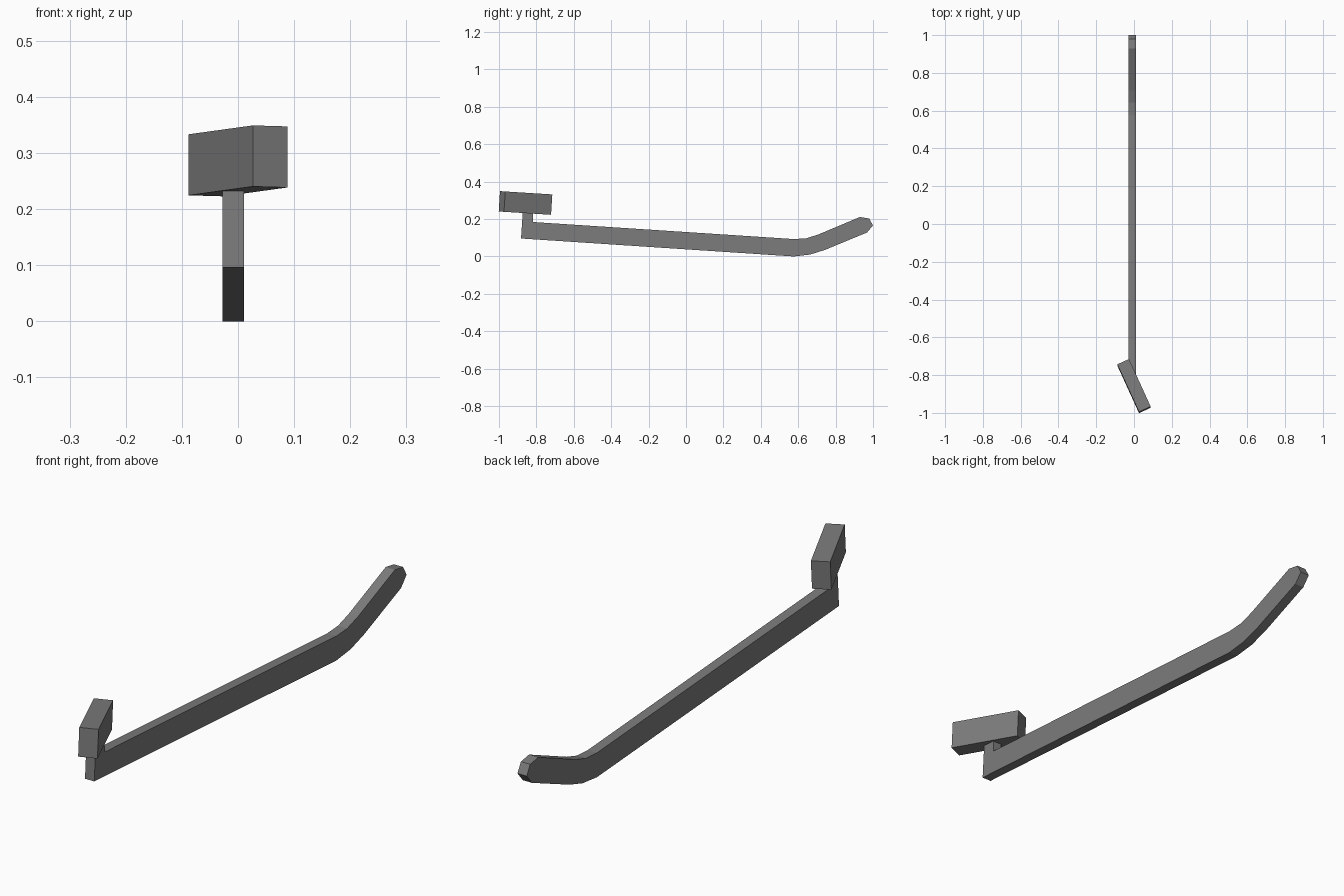
import bpy
import bmesh
from math import radians
from mathutils import Matrix, Vector

cube = bpy.data.objects.get("Cube")
if cube:
    bpy.data.objects.remove(cube, do_unlink=True)

# Single flat colour
grey = bpy.data.materials.new("steel_grey")
grey.use_nodes = True
colour = (0.2, 0.2, 0.2, 1)
grey.diffuse_color = colour
grey.node_tree.nodes["Principled BSDF"].inputs["Base Color"].default_value = colour


def add_object(name, bm):
    bmesh.ops.recalc_face_normals(bm, faces=bm.faces)
    mesh = bpy.data.meshes.new(name)
    bm.to_mesh(mesh)
    bm.free()
    mesh.materials.append(grey)
    obj = bpy.data.objects.new(name, mesh)
    bpy.context.collection.objects.link(obj)
    return obj


def extrude_profile(name, points, x_min, x_max):
    """Extrude a side profile of (y, z) points across the width."""
    bm = bmesh.new()
    face = bm.faces.new([bm.verts.new((x_min, y, z)) for y, z in points])
    result = bmesh.ops.extrude_face_region(bm, geom=[face], use_keep_orig=True)
    verts = [v for v in result["geom"] if isinstance(v, bmesh.types.BMVert)]
    bmesh.ops.translate(bm, verts=verts, vec=(x_max - x_min, 0, 0))
    return add_object(name, bm)


# Long arm with upturned rounded end and a short upright neck
arm_profile = [
    (-0.882, 0.096), (0.577, 0.0), (0.663, 0.01), (0.743, 0.035),
    (0.968, 0.128), (1.0, 0.166), (0.979, 0.203), (0.93, 0.211),
    (0.706, 0.117), (0.642, 0.097), (0.577, 0.093),
    (-0.818, 0.184), (-0.82, 0.25), (-0.872, 0.25),
]
extrude_profile("arm", arm_profile, -0.028, 0.011)

# Angled block on the neck, turned sideways and tilted with the arm
bm = bmesh.new()
bmesh.ops.create_cube(bm, size=1)
placement = (Matrix.Translation(Vector((0, -0.858, 0.286)))
             @ Matrix.Rotation(radians(-3.6), 4, "X")
             @ Matrix.Rotation(radians(24.5), 4, "Z")
             @ Matrix.Diagonal((0.068, 0.277, 0.109, 1)))
bmesh.ops.transform(bm, matrix=placement, verts=bm.verts)
add_object("head_block", bm)
